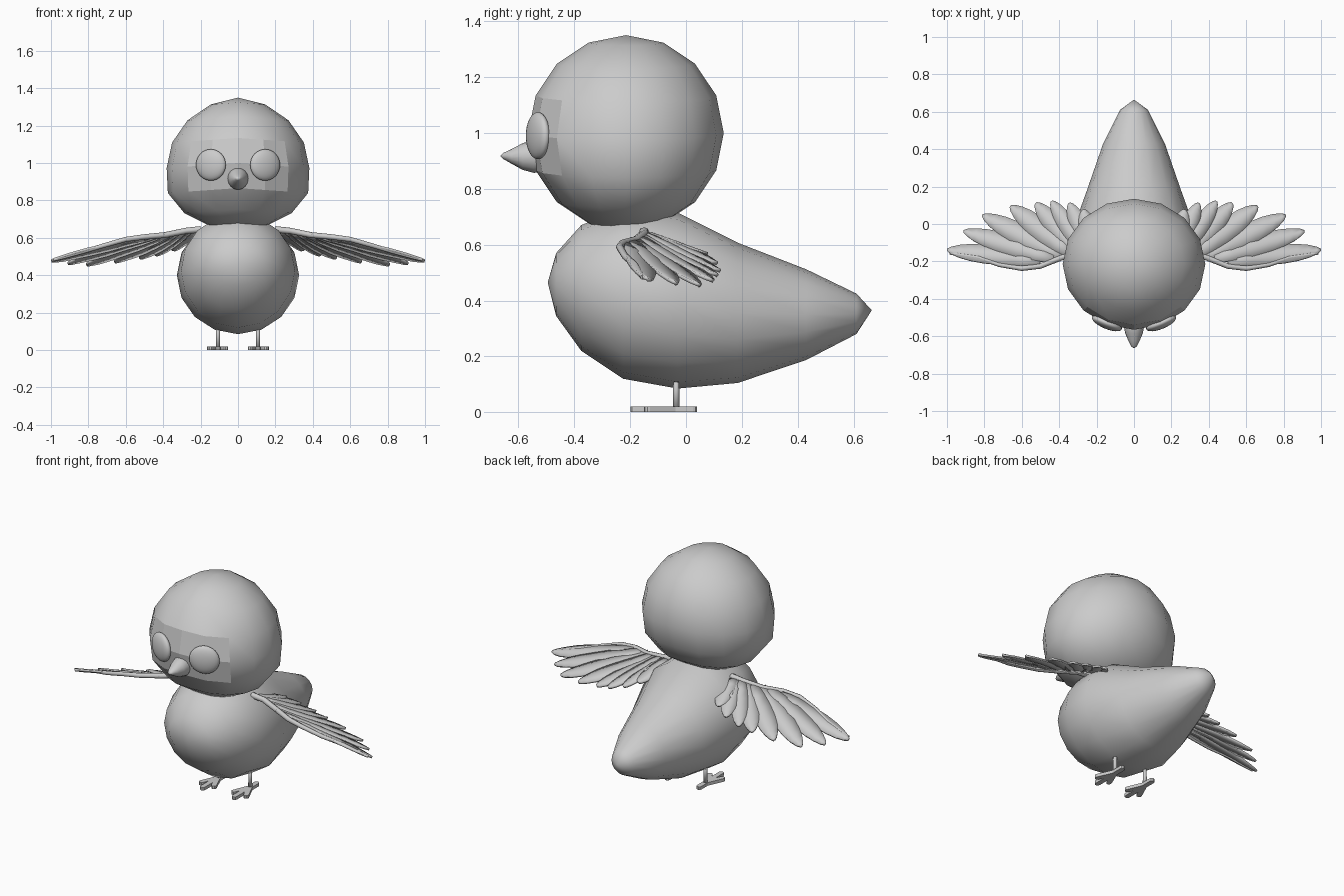
import bpy, bmesh, math
from mathutils import Matrix, Vector

if "Cube" in bpy.data.objects:
    bpy.data.objects.remove(bpy.data.objects["Cube"])


def finish(name, bm, smooth=True, mirror=False, thick=0):
    bmesh.ops.recalc_face_normals(bm, faces=bm.faces)
    for f in bm.faces:
        f.smooth = smooth
    me = bpy.data.meshes.new(name)
    bm.to_mesh(me)
    bm.free()
    ob = bpy.data.objects.new(name, me)
    bpy.context.collection.objects.link(ob)
    if thick:
        m = ob.modifiers.new("thickness", 'SOLIDIFY')
        m.thickness, m.offset = thick, 0
    if mirror:
        ob.modifiers.new("mirror", 'MIRROR')
    return ob


def loft_y(name, stations, seg):
    """Elliptic rings along y: (y, half width, z top, z bottom); pointed ends."""
    bm = bmesh.new()
    rings = []
    for y, w, zt, zb in stations:
        c, h = (zt + zb) / 2, (zt - zb) / 2
        if w == 0:
            rings.append([bm.verts.new((0, y, c))] * seg)
        else:
            rings.append([bm.verts.new((w * math.sin(2 * math.pi * i / seg), y,
                                        c + h * math.cos(2 * math.pi * i / seg)))
                          for i in range(seg)])
    for a, b in zip(rings, rings[1:]):
        for i in range(seg):
            j = (i + 1) % seg
            bm.faces.new(list(dict.fromkeys((a[i], a[j], b[j], b[i]))))
    return finish(name, bm)


# Body: egg tapering back to a pointed tail
loft_y("body", [(-.495, 0, .465, .465), (-.465, .14, .57, .345), (-.375, .235, .67, .22),
                (-.225, .305, .73, .12), (-.03, .327, .715, .085), (.185, .25, .607, .105),
                (.43, .165, .512, .187), (.61, .075, .425, .28), (.665, 0, .365, .365)], 16)

# Head: coarse sphere, fuller at the cheeks, with a flat-shaded face panel
bm = bmesh.new()
bmesh.ops.create_uvsphere(bm, u_segments=16, v_segments=8, radius=.35)
head = finish("head", bm)
for f in head.data.polygons:
    c = f.center
    if c.y < -.2 and abs(c.x) < .25 and abs(c.z) < .12:
        f.use_smooth = False
for v in head.data.vertices:
    v.co.x *= 1.09 if v.co.z > -.01 else 1.16
    v.co.z += 1.0 - .07 * abs(v.co.x)
    v.co.y -= .215

# Eyes: flattened balls following the face curve
bm = bmesh.new()
bmesh.ops.create_uvsphere(bm, u_segments=24, v_segments=16, radius=1,
                          matrix=Matrix.Translation((.145, -.53, .99))
                          @ Matrix.Rotation(math.radians(22.5), 4, 'Z')
                          @ Matrix.Diagonal((.086, .031, .084, 1)))
finish("eyes", bm, mirror=True)

# Beak
loft_y("beak", [(-.50, 0, .92, .92), (-.50, .05, .975, .862), (-.545, .055, .977, .857),
                (-.585, .047, .963, .868), (-.625, .03, .942, .89), (-.655, .015, .928, .907),
                (-.665, 0, .917, .917)], 16)

# Legs and feet
bm = bmesh.new()
bmesh.ops.create_cone(bm, cap_ends=True, segments=10, radius1=.012, radius2=.01, depth=.13,
                      matrix=Matrix.Translation((.107, -.035, .075)))
leg = finish("legs", bm, mirror=True)


def toe(bm, start, end, r):
    a, b = Vector((*start, .011)), Vector((*end, .011))
    d = b - a
    side = Vector((-d.y, d.x, 0)).normalized() * r
    outline = []
    for centre, a0 in ((b, -90), (a, 90)):
        for k in range(6):
            t = math.radians(a0 + 36 * k)
            outline.append(centre + d.normalized() * r * math.cos(t) + side * math.sin(t))
    low = [bm.verts.new((p.x, p.y, .001)) for p in outline]
    top = [bm.verts.new((p.x, p.y, .02)) for p in outline]
    bm.faces.new(low)
    bm.faces.new(top)
    for i in range(12):
        j = (i + 1) % 12
        bm.faces.new((low[i], low[j], top[j], top[i]))


bm = bmesh.new()
for end in ((.107, -.185), (.067, -.135), (.15, -.135), (.107, .025)):
    toe(bm, (.107, -.04), end, .015)
finish("feet", bm, smooth=False, mirror=True)

# Wings: leading edge path (x, y, z), feathers drooping behind it
EDGE = [(.2, -.15, .645), (.28, -.15, .637), (.39, -.18, .615), (.5, -.225, .605),
        (.6, -.238, .592), (.72, -.218, .558), (.83, -.18, .525), (.93, -.165, .497),
        (.985, -.155, .483)]


def wing_point(x, y):
    for p, q in zip(EDGE, EDGE[1:]):
        if x <= q[0] or q is EDGE[-1]:
            t = (x - p[0]) / (q[0] - p[0])
            ey, ez = p[1] + t * (q[1] - p[1]), p[2] + t * (q[2] - p[2])
            return Vector((x, y, ez - .33 * (y - ey)))


# Each feather: root x, y, tip x, y, half width
FEATHERS = [(.5, -.19, .998, -.14, .05), (.43, -.18, .91, -.04, .052), (.38, -.17, .81, .045, .056),
            (.34, -.15, .66, .093, .056), (.3, -.15, .525, .11, .052), (.27, -.14, .44, .12, .045),
            (.24, -.13, .345, .11, .045), (.22, -.13, .27, .075, .045)]
SHAPE = [(0, .6), (.2, .85), (.4, 1), (.6, 1), (.75, .88), (.87, .66), (.96, .36), (1, .1)]
bm = bmesh.new()
for i, (x0, y0, x1, y1, w) in enumerate(FEATHERS):
    a, b = Vector((x0, y0)), Vector((x1, y1))
    n = Vector((y0 - y1, x1 - x0)).normalized() * w
    rows = []
    for t, k in SHAPE:
        row = []
        for s in (-1, 0, 1):
            p = a.lerp(b, t) + n * k * s
            co = wing_point(min(p.x, 1.0), p.y)
            co.z += .003 * (1 - s * s) - .002 * s + .001 * (i % 2)
            row.append(bm.verts.new(co))
        rows.append(row)
    for r, q in zip(rows, rows[1:]):
        for j in (0, 1):
            bm.faces.new((r[j], q[j], q[j + 1], r[j + 1]))
finish("wing_feathers", bm, mirror=True, thick=.012)

# Wing leading edge: tapering rounded rim
for side, s in (("right", 1), ("left", -1)):
    cu = bpy.data.curves.new(side + "_wing_edge", 'CURVE')
    cu.dimensions, cu.bevel_depth, cu.bevel_resolution = '3D', .016, 2
    cu.use_fill_caps = True
    sp = cu.splines.new('POLY')
    sp.points.add(len(EDGE) - 1)
    for i, (pt, e) in enumerate(zip(sp.points, EDGE)):
        pt.co = (s * e[0], e[1], e[2], 1)
        pt.radius = 1.1 - .07 * i
    sp.use_smooth = True
    bpy.context.collection.objects.link(bpy.data.objects.new(side + "_wing_edge", cu))
